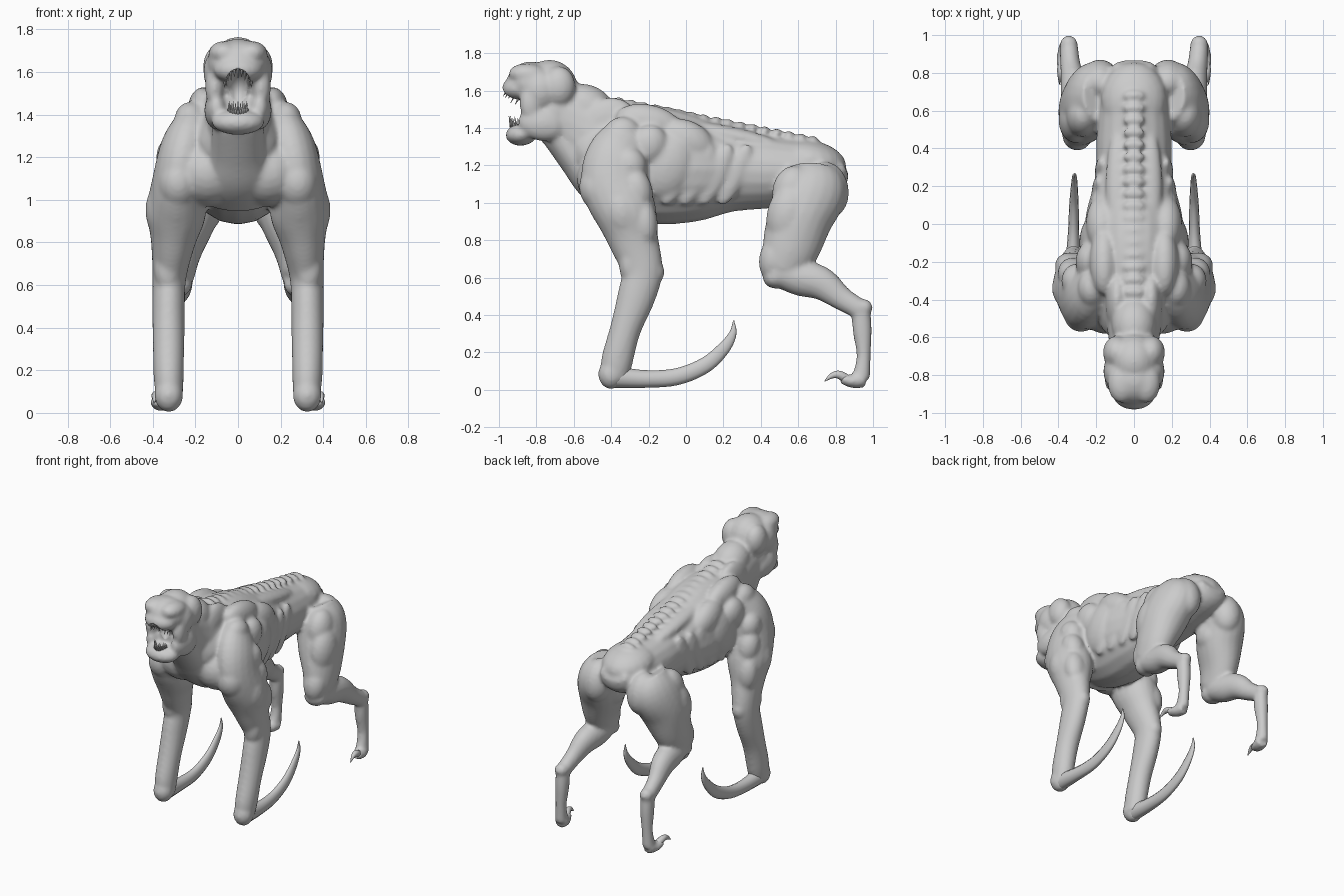
import bpy, bmesh, math
from mathutils import Vector, Matrix

if "Cube" in bpy.data.objects:
    bpy.data.objects.remove(bpy.data.objects["Cube"])

skin = bpy.data.materials.new("pale grey skin")
skin.use_nodes = True
GREY = (0.6, 0.6, 0.6, 1)
skin.diffuse_color = GREY
skin.node_tree.nodes["Principled BSDF"].inputs["Base Color"].default_value = GREY


def finish(bm, name):
    """Turn a bmesh into a smooth shaded, coloured object."""
    bmesh.ops.recalc_face_normals(bm, faces=bm.faces)
    for face in bm.faces:
        face.smooth = True
    mesh = bpy.data.meshes.new(name)
    bm.to_mesh(mesh)
    bm.free()
    mesh.materials.append(skin)
    obj = bpy.data.objects.new(name, mesh)
    bpy.context.collection.objects.link(obj)
    return obj


def blob(bm, centre, radii, tilt=0, both=True):
    """Ellipsoid muscle, tilted about x and optionally mirrored."""
    x, y, z = centre
    for side in ((1, -1) if both else (1,)):
        matrix = (Matrix.Translation((x * side, y, z))
                  @ Matrix.Rotation(math.radians(tilt), 4, 'X')
                  @ Matrix.Diagonal((*radii, 1)))
        bmesh.ops.create_uvsphere(bm, u_segments=20, v_segments=12, radius=1, matrix=matrix)


def spline(stations, steps=5):
    """Catmull-Rom interpolation of (x, y, z, half width, half depth)."""
    p = [Vector(s) for s in stations]
    p = [p[0] * 2 - p[1]] + p + [p[-1] * 2 - p[-2]]
    out = []
    for a, b, c, d in zip(p, p[1:], p[2:], p[3:]):
        for i in range(steps):
            t = i / steps
            out.append(b + ((c - a) * t + (a * 2 - b * 5 + c * 4 - d) * t * t
                            + (b * 3 - a - c * 3 + d) * t ** 3) / 2)
    return out + [p[-2]]


def tube(bm, stations, side=1, sides=20):
    """Loft of elliptical rings set square to the path."""
    path = spline(stations)
    rings = []
    for i, s in enumerate(path):
        before, after = path[max(i - 1, 0)], path[min(i + 1, len(path) - 1)]
        along = Vector((after - before)[:3]).normalized()
        across = Vector((1, 0, 0))
        across = (across - along * across.dot(along)).normalized()
        deep = along.cross(across)
        ring = []
        for k in range(sides):
            a = math.tau * k / sides
            co = (Vector(s[:3]) + across * math.cos(a) * max(s[3], .002)
                  + deep * math.sin(a) * max(s[4], .002))
            ring.append(bm.verts.new((co.x * side, co.y, co.z)))
        rings.append(ring)
    for low, high in zip(rings, rings[1:]):
        for k in range(sides):
            n = (k + 1) % sides
            bm.faces.new((low[k], low[n], high[n], high[k]))
    bm.faces.new(rings[0])
    bm.faces.new(rings[-1])


body = bmesh.new()

# Trunk, neck and throat
tube(body, [(0, -.56, 1.2, .15, .11), (0, -.49, 1.24, .2, .2), (0, -.35, 1.23, .25, .29),
            (0, -.15, 1.2, .265, .315), (0, .05, 1.18, .255, .285), (0, .25, 1.175, .205, .225),
            (0, .45, 1.165, .2, .195), (0, .65, 1.165, .18, .165),
            (0, .78, 1.16, .15, .12), (0, .85, 1.19, .1, .045)])
tube(body, [(0, -.3, 1.34, .18, .2), (0, -.45, 1.34, .165, .22),
            (0, -.6, 1.42, .135, .205), (0, -.72, 1.47, .13, .15)])
tube(body, [(0, -.68, 1.36, .12, .09), (0, -.57, 1.22, .13, .1),
            (0, -.49, 1.1, .15, .095), (0, -.38, .99, .15, .07)])

# Limbs
arm = [(.19, -.28, 1.38, .08, .12), (.24, -.36, 1.25, .12, .17), (.28, -.38, 1.1, .12, .18),
       (.29, -.32, .94, .14, .165), (.305, -.28, .8, .105, .135), (.322, -.235, .64, .08, .11),
       (.326, -.265, .5, .077, .102), (.326, -.325, .32, .074, .083),
       (.325, -.37, .15, .07, .085), (.32, -.38, .055, .06, .07)]
thigh = [(.17, .68, 1.17, .11, .14), (.215, .67, 1.07, .145, .19), (.25, .61, .92, .15, .175),
         (.285, .56, .76, .115, .155), (.295, .51, .64, .09, .12)]
shin = [(.295, .47, .63, .08, .07), (.3, .6, .6, .085, .095), (.315, .72, .57, .075, .09),
        (.335, .83, .49, .055, .065), (.345, .93, .43, .05, .055)]
shank = [(.345, .935, .45, .045, .05), (.345, .942, .32, .045, .052),
         (.35, .95, .18, .037, .038), (.355, .935, .06, .042, .05)]
foot = [(.35, .95, .055, .045, .045), (.365, .89, .045, .045, .036), (.38, .83, .06, .032, .027)]
for side in (1, -1):
    for limb in (arm, thigh, shin, shank, foot):
        tube(body, limb, side)

# Shoulder blade, deltoid, chest and arm muscles
blob(body, (.16, -.2, 1.43), (.075, .18, .095), -12)
blob(body, (.225, -.34, 1.37), (.075, .1, .09))
blob(body, (.24, -.2, 1.31), (.07, .1, .11), -25)
blob(body, (.2, -.1, 1.2), (.09, .15, .19), -20)
blob(body, (.27, -.43, 1.21), (.08, .11, .09), 15)
blob(body, (.305, -.3, 1.2), (.08, .09, .1), 15)
blob(body, (.325, -.26, 1.07), (.08, .08, .12), 15)
blob(body, (.28, -.47, 1.07), (.095, .1, .12), 20)
blob(body, (.14, -.42, 1.13), (.17, .165, .16), 25)
blob(body, (.35, -.34, .95), (.085, .1, .14), 15)
blob(body, (.34, -.22, .89), (.08, .07, .13), 5)
blob(body, (.25, -.33, .92), (.085, .12, .12), 10)
blob(body, (.32, -.17, .63), (.055, .055, .07))
blob(body, (.33, -.3, .68), (.065, .06, .12))
blob(body, (.325, -.4, .083), (.068, .07, .08))
blob(body, (.09, -.42, 1.43), (.06, .16, .13), 20)

# Flank muscles, ribs and loin
blob(body, (.17, .0, 1.33), (.085, .16, .11), -25)
for i in range(4):
    blob(body, (.222 - i * .016, -.04 + i * .1, 1.15), (.035, .06, .18), -25)
blob(body, (.08, .2, 1.365), (.07, .32, .05), -11)

# Sacrum, hip, thigh and knee muscles
blob(body, (0, .66, 1.22), (.175, .2, .115), -10, both=False)
blob(body, (.18, .76, 1.07), (.105, .11, .15), 10)
blob(body, (.27, .57, 1.06), (.09, .11, .14), -10)
blob(body, (.31, .55, .93), (.09, .12, .17), -10)
blob(body, (.25, .7, .92), (.09, .08, .15), -20)
blob(body, (.18, .62, .96), (.11, .12, .12), -10)
blob(body, (.3, .47, .7), (.08, .08, .12), -10)
blob(body, (.295, .48, .6), (.08, .07, .06))
blob(body, (.345, .952, .44), (.048, .047, .045))

# Knobbly spine
for i in range(17):
    y = -.36 + i * .065
    blob(body, (0, y, 1.54 - (y + .36) * .2), (.06, .03, .026), both=False)

# Nape, skull, cheeks, brow and jaws
blob(body, (0, -.53, 1.51), (.12, .15, .12), -25, both=False)
blob(body, (0, -.73, 1.6), (.14, .155, .165), both=False)
blob(body, (0, -.72, 1.47), (.14, .13, .14), both=False)
blob(body, (0, -.83, 1.64), (.145, .13, .115), both=False)
blob(body, (0, -.9, 1.61), (.115, .085, .065), both=False)
blob(body, (0, -.88, 1.365), (.125, .085, .06), 5, both=False)
blob(body, (.09, -.68, 1.62), (.075, .09, .11))
blob(body, (.085, -.78, 1.6), (.078, .1, .11))
blob(body, (.065, -.84, 1.685), (.075, .11, .06), -5)
blob(body, (.1, -.77, 1.42), (.058, .13, .09), -10)
blob(body, (.11, -.83, 1.53), (.045, .06, .1))

body_obj = finish(body, "body")

# Mouth opening
mouth = bmesh.new()
blob(mouth, (0, -.98, 1.51), (.07, .16, .105), both=False)
mouth_obj = finish(mouth, "mouth_cutter")
mouth_obj.hide_render = True
mouth_obj.hide_viewport = True

remesh = body_obj.modifiers.new("blend", 'REMESH')
remesh.mode = 'VOXEL'
remesh.voxel_size = .012
remesh.use_smooth_shade = True
relax = body_obj.modifiers.new("relax", 'SMOOTH')
relax.factor = .5
relax.iterations = 9
cut = body_obj.modifiers.new("mouth", 'BOOLEAN')
cut.operation = 'DIFFERENCE'
cut.solver = 'EXACT'
cut.object = mouth_obj

# Long sickle claws on the front limbs and hooked claws on the hind feet
sickle = [(.325, -.4, .07, .055, .06), (.325, -.22, .058, .04, .047), (.32, -.05, .07, .03, .045),
          (.318, .1, .13, .025, .042), (.316, .2, .22, .018, .034),
          (.315, .25, .3, .012, .02), (.315, .255, .37, .002, .003)]
hook = [(.37, .87, .05, .028, .026), (.385, .82, .08, .022, .022),
        (.39, .78, .075, .014, .015), (.395, .74, .045, .002, .002)]
for side, label in ((1, "left"), (-1, "right")):
    for name, path in (("front_claw", sickle), ("hind_claw", hook)):
        claw = bmesh.new()
        tube(claw, path, side, 12)
        finish(claw, label + "_" + name)

# Ragged teeth: an arched upper row and a narrow lower row
teeth = bmesh.new()
for width, reach, height, arch, lean in ((.065, .08, 1.53, .07, 150), (.045, .06, 1.43, 0, 12)):
    for i in range(11):
        a = math.radians(-75 + i * 15)
        spot = (math.sin(a) * width, -.88 - math.cos(a) * reach, height + arch * math.cos(a))
        matrix = Matrix.Translation(spot) @ Matrix.Rotation(math.radians(lean), 4, 'X')
        bmesh.ops.create_cone(teeth, cap_ends=True, segments=6, radius1=.009, radius2=.001,
                              depth=.07 if i % 2 else .05, matrix=matrix)
finish(teeth, "teeth")
